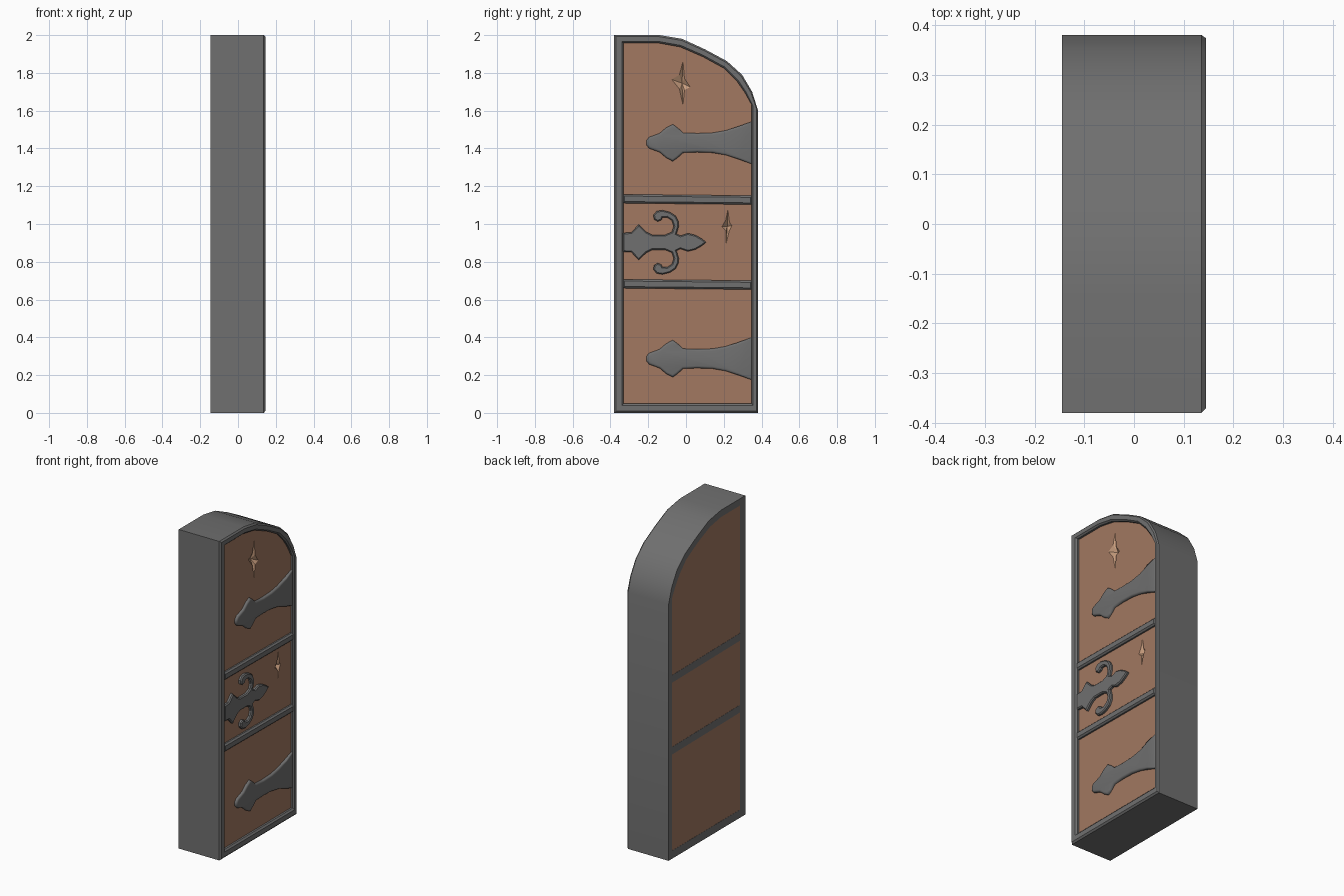
import bpy, bmesh
from mathutils import Vector

if "Cube" in bpy.data.objects:
    bpy.data.objects.remove(bpy.data.objects["Cube"])

BACK, PANEL, FRONT = -0.145, 0.124, 0.145


def material(name, rgb):
    m = bpy.data.materials.new(name)
    m.diffuse_color = (*rgb, 1)
    m.use_nodes = True
    m.node_tree.nodes["Principled BSDF"].inputs["Base Color"].default_value = m.diffuse_color
    return m


iron = material("iron", (0.16, 0.16, 0.16))
wood = material("wood", (0.36, 0.19, 0.12))
raw_wood = material("raw_wood", (0.58, 0.34, 0.21))


def finish(name, bm, mat, smooth=0):
    bmesh.ops.recalc_face_normals(bm, faces=bm.faces)
    me = bpy.data.meshes.new(name)
    bm.to_mesh(me)
    bm.free()
    ob = bpy.data.objects.new(name, me)
    bpy.context.collection.objects.link(ob)
    me.materials.append(mat)
    if smooth:
        bpy.ops.object.select_all(action='DESELECT')
        ob.select_set(True)
        bpy.context.view_layer.objects.active = ob
        bpy.ops.object.shade_smooth_by_angle(angle=smooth)
    return ob


def plate(name, pts, x0, x1, mat, bevel=0, segments=1, smooth=0):
    """Extrude a (y, z) outline from x0 to x1 and bevel its front rim."""
    bm = bmesh.new()
    back = bm.faces.new([bm.verts.new((x0, y, z)) for y, z in pts])
    ext = bmesh.ops.extrude_face_region(bm, geom=[back], use_keep_orig=True)["geom"]
    for v in ext:
        if isinstance(v, bmesh.types.BMVert):
            v.co.x = x1
    if bevel:
        cap = [f for f in ext if isinstance(f, bmesh.types.BMFace)][0]
        bmesh.ops.bevel(bm, geom=list(cap.edges), offset=bevel, segments=segments,
                        profile=0.5, affect='EDGES', clamp_overlap=True)
    return finish(name, bm, mat, smooth)


# Frame: matching outer and inner outlines of the half-arched door leaf
outer = [(-.38, 0), (.38, 0), (.38, 1.605), (.35, 1.70), (.297, 1.79), (.217, 1.862),
         (.10, 1.925), (-.02, 1.98), (-.14, 2), (-.38, 2)]
inner = [(-.33, .05), (.348, .05), (.348, 1.63), (.312, 1.695), (.27, 1.755), (.205, 1.822),
         (.09, 1.885), (-.03, 1.937), (-.14, 1.957), (-.33, 1.957)]
bm = bmesh.new()
sections = [(0, BACK), (0, .136), (.2, FRONT), (.8, FRONT), (1, .136), (1, BACK)]
rings = [[bm.verts.new((x, *Vector(o).lerp(Vector(i), t))) for o, i in zip(outer, inner)]
         for t, x in sections]
for k, a in enumerate(rings):
    b = rings[(k + 1) % len(rings)]
    for j in range(len(a)):
        n = (j + 1) % len(a)
        bm.faces.new((a[j], a[n], b[n], b[j]))
finish("door_frame", bm, iron, 0.45)

# Wooden leaf with two star-shaped chips carved out of it
panel = plate("wood_panel", inner, BACK + .001, PANEL, wood)
chips = [
    [(-.016, 1.86), (-.008, 1.77), (.022, 1.725), (-.008, 1.71), (-.016, 1.63),
     (-.035, 1.715), (-.075, 1.765), (-.035, 1.79)],
    [(.222, 1.075), (.230, 1.01), (.243, .99), (.228, .96), (.212, .895),
     (.212, .965), (.190, .985), (.210, 1.02)],
]
for pts in chips:
    bm = bmesh.new()
    c = sum((Vector(p) for p in pts), Vector((0, 0))) / len(pts)
    rim = [bm.verts.new((PANEL + .005, *(c + (Vector(p) - c) * 1.2))) for p in pts]
    tip = bm.verts.new((PANEL - .025, *c))
    bm.faces.new(rim)
    for a, b in zip(rim, rim[1:] + rim[:1]):
        bm.faces.new((a, b, tip))
    cutter = finish("chip_cutter", bm, raw_wood)
    cutter.hide_render = True
    mod = panel.modifiers.new("chip", 'BOOLEAN')
    mod.operation, mod.solver, mod.object = 'DIFFERENCE', 'EXACT', cutter
    mod.material_mode = 'TRANSFER'
    bpy.context.view_layer.objects.active = panel
    bpy.ops.object.modifier_apply(modifier=mod.name)
    bpy.data.objects.remove(cutter)

# Iron cross bars, visible on both faces
for name, z in (("lower_bar", .66), ("upper_bar", 1.11)):
    plate(name, [(-.335, z), (.35, z - .007), (.35, z + .04), (-.335, z + .047)],
          BACK, .142, iron, .009)


def mirrored(half, axis):
    """Close an upper half outline by reflecting it across z = axis."""
    return [(y, axis + h) for y, h in half] + [(y, axis - h) for y, h in reversed(half) if h]


# Flared strap hinges
strap = [(-.21, .012), (-.195, .03), (-.14, .05), (-.105, .08), (-.07, .098), (-.045, .08),
         (-.015, .053), (.06, .05), (.14, .053), (.21, .065), (.28, .088), (.35, .113)]
for name, z in (("lower_hinge", .287), ("upper_hinge", 1.43)):
    plate(name, mirrored(strap, z), PANEL - .02, .139, iron, .012, 3, 0.9)

# Lock plate with curled side arms and a spear tip
lock = [(-.335, .05), (-.29, .052), (-.25, .094), (-.21, .055), (-.18, .04), (-.11, .04),
        (-.075, .055), (-.065, .085), (-.075, .115), (-.10, .132), (-.125, .13),
        (-.13, .118), (-.15, .11), (-.17, .122), (-.172, .145), (-.155, .165),
        (-.125, .17), (-.085, .16), (-.055, .14), (-.04, .11), (-.038, .085),
        (-.05, .045), (-.03, .035), (.01, .048), (.05, .038), (.085, .018), (.107, 0)]
plate("lock_plate", mirrored(lock, .903), PANEL - .02, .142, iron, .006, 1, 0.45)
